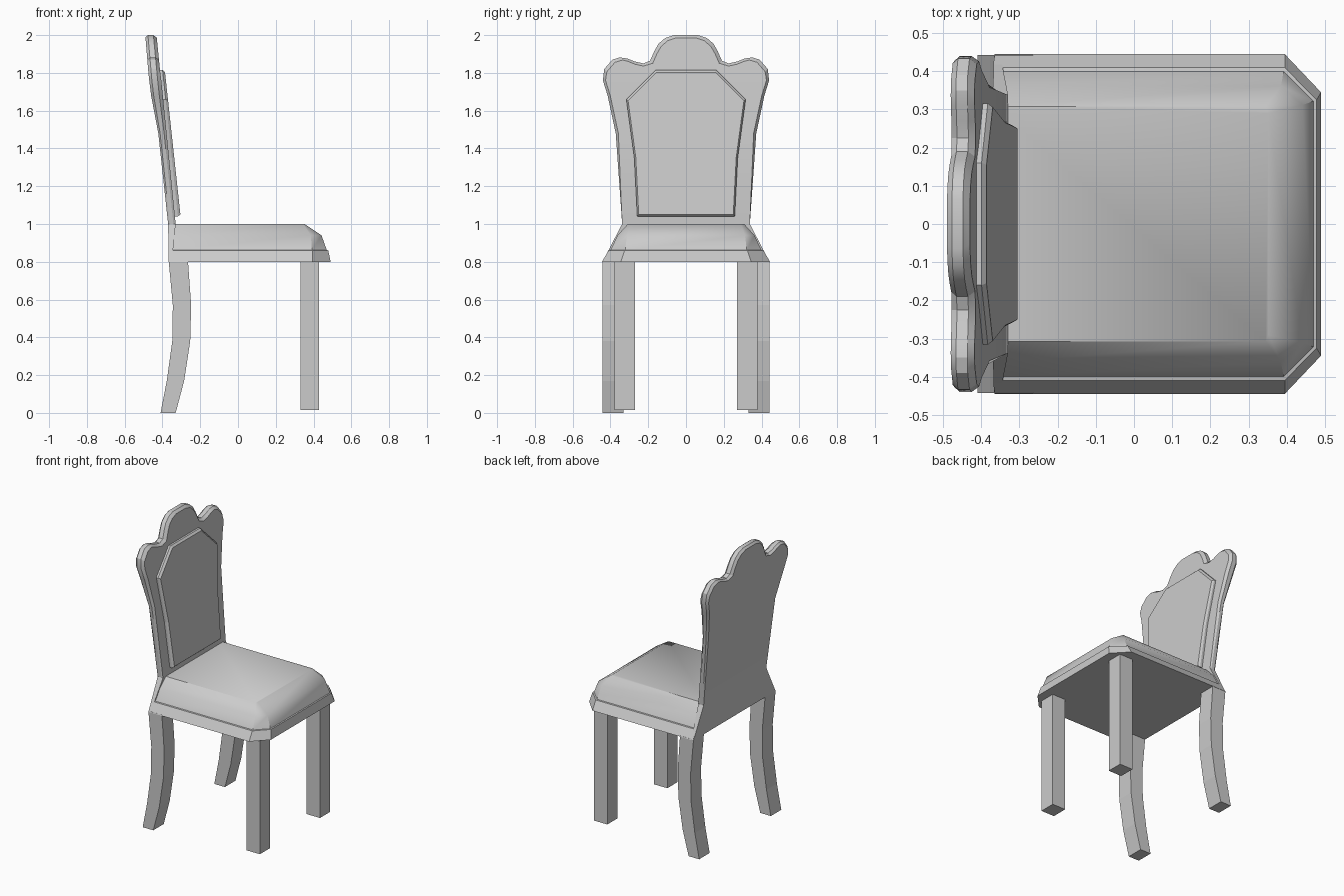
import bpy, bmesh, math

if "Cube" in bpy.data.objects:
    bpy.data.objects.remove(bpy.data.objects["Cube"])


def loft(name, rings, smooth=None):
    """Skin a list of equal-length rings and cap both ends."""
    bm = bmesh.new()
    vs = [[bm.verts.new(p) for p in r] for r in rings]
    n = len(rings[0])
    for a, b in zip(vs, vs[1:]):
        for i in range(n):
            j = (i + 1) % n
            bm.faces.new((a[i], a[j], b[j], b[i]))
    for cap in (vs[0], vs[-1]):
        bm.faces.new(cap)
    return finish(name, bm, smooth)


def finish(name, bm, smooth=None):
    bmesh.ops.recalc_face_normals(bm, faces=bm.faces)
    me = bpy.data.meshes.new(name)
    bm.to_mesh(me)
    bm.free()
    ob = bpy.data.objects.new(name, me)
    bpy.context.collection.objects.link(ob)
    if smooth:
        bpy.ops.object.select_all(action='DESELECT')
        ob.select_set(True)
        bpy.context.view_layer.objects.active = ob
        bpy.ops.object.shade_smooth_by_angle(angle=math.radians(smooth))
    return ob


def lerp(table, z):
    for (z0, x0), (z1, x1) in zip(table, table[1:]):
        if z <= z1:
            break
    return x0 + (x1 - x0) * (z - z0) / (z1 - z0)


# Seat: skirt with clipped front corners, small ledge, rounded cushion
# each level: z, half width, corner x, front x, half width of front edge
levels = [(0.80, 0.445, 0.395, 0.49, 0.345), (0.86, 0.41, 0.395, 0.478, 0.325),
          (0.862, 0.40, 0.392, 0.47, 0.322), (0.94, 0.362, 0.385, 0.442, 0.312),
          (1.0, 0.308, 0.345, 0.352, 0.29)]
loft("seat", [[(-0.365, -w, z), (c, -w, z), (f, -e, z), (f, e, z), (c, w, z), (-0.365, w, z)]
              for z, w, c, f, e in levels], 40)

# Straight front legs
for s, side in ((1, "left"), (-1, "right")):
    loft("front_leg_" + side, [[(x, s * y, z) for x, y in
         ((0.33, 0.27), (0.43, 0.27), (0.43, 0.378), (0.33, 0.378))] for z in (0.015, 0.805)])

    # Curved back legs
    prof = [(0, -0.41, -0.33), (0.17, -0.377, -0.285), (0.38, -0.348, -0.253),
            (0.57, -0.345, -0.248), (0.805, -0.367, -0.265)]
    loft("back_leg_" + side, [[(a, s * 0.33, z), (b, s * 0.33, z), (b, s * 0.443, z), (a, s * 0.443, z)]
                              for z, a, b in prof])

# Backrest: half outline (y, z) mirrored, leaning, with chamfered rim
half = [(0.442, 0.80), (0.338, 1.0), (0.372, 1.48), (0.415, 1.68), (0.44, 1.76), (0.433, 1.82),
        (0.39, 1.87), (0.35, 1.882), (0.31, 1.876), (0.27, 1.86), (0.225, 1.85), (0.19, 1.865),
        (0.168, 1.915), (0.145, 1.955), (0.11, 1.985), (0.065, 2.0)]
ROWS = 5  # points below the crest, bridged as rows so the faces can bend
rear = [(0.8, -0.367), (1.0, -0.37), (1.48, -0.422), (1.68, -0.46), (1.76, -0.47), (2.0, -0.49)]
front = [(0.8, -0.35), (1.0, -0.33), (2.0, -0.43)]

bm = bmesh.new()
layers = []
for t, inset in ((0, 0.012), (0.22, 0), (0.7, 0), (1, 0.014)):
    pts = []
    for i, (y, z) in enumerate(half):
        x = lerp(rear, z) * (1 - t) + lerp(front, z) * t
        yy = y - (inset if 1 < i < 8 or i > 10 else 0)
        pts.append((x, yy, z - (inset if i >= ROWS else 0)))
    layers.append(([bm.verts.new(p) for p in pts],
                   [bm.verts.new((x, -y, z)) for x, y, z in pts]))
for (a, am), (b, bmir) in zip(layers, layers[1:]):
    la, lb = a + am[::-1], b + bmir[::-1]
    for i in range(len(la)):
        j = (i + 1) % len(la)
        bm.faces.new((la[i], la[j], lb[j], lb[i]))
for p, m in (layers[0], layers[-1]):
    for i in range(ROWS - 1):
        bm.faces.new((p[i], p[i + 1], m[i + 1], m[i]))
    bm.faces.new(p[ROWS - 1:] + m[ROWS - 1:][::-1])
finish("backrest", bm, 25)

# Raised panel on the front of the backrest
panel = [(0.258, 1.04), (0.274, 1.35), (0.316, 1.66), (0.16, 1.815)]
outline = panel + [(-y, z) for y, z in panel[::-1]]


def panel_ring(x, s):
    return [(x - 0.105 * (z - 1.04), y * s, 1.42 + (z - 1.42) * s) for y, z in outline]


loft("back_panel", [panel_ring(-0.342, 1), panel_ring(-0.318, 1), panel_ring(-0.305, 0.97)])
